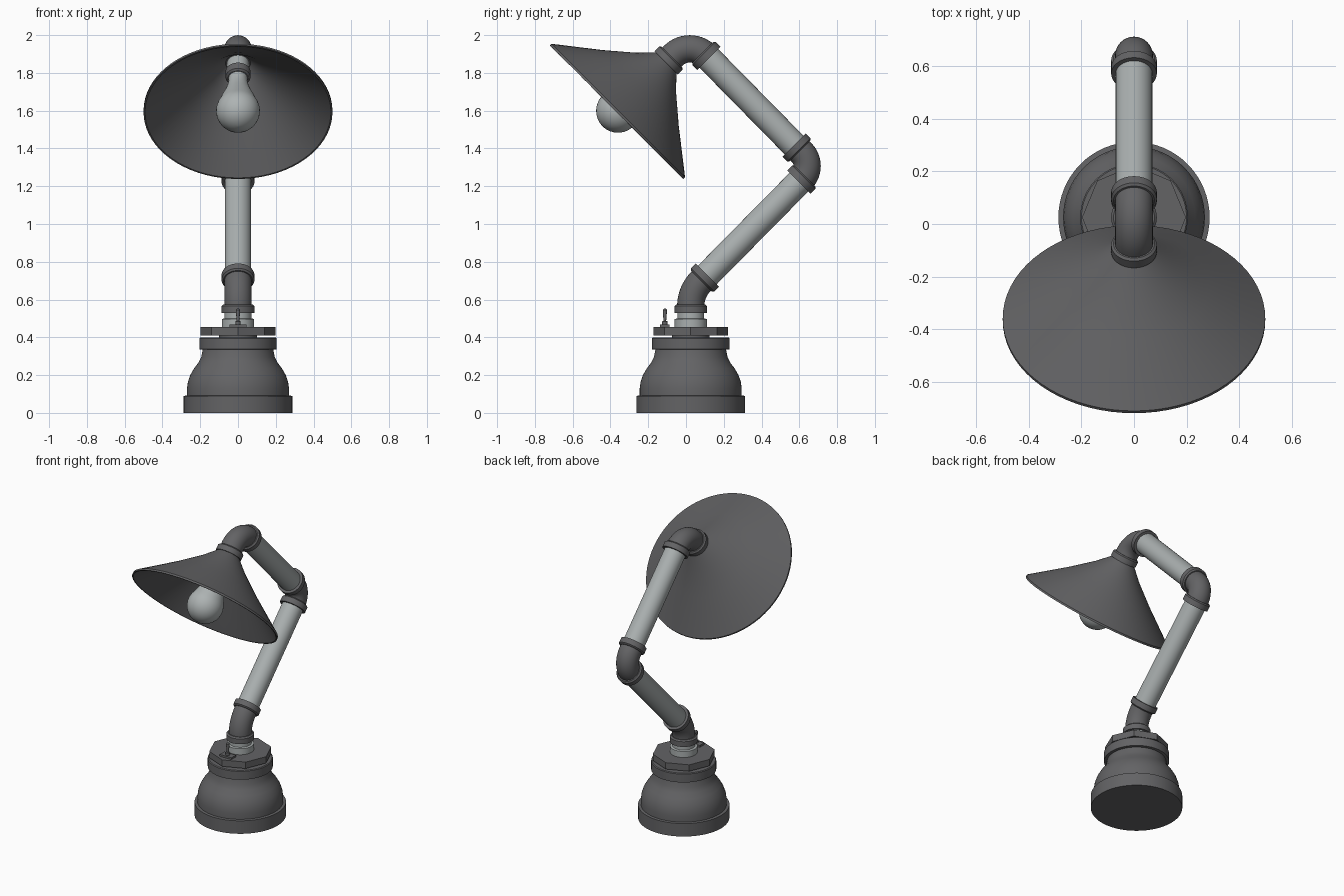
import bpy, bmesh, math
from mathutils import Vector, Matrix

if "Cube" in bpy.data.objects:
    bpy.data.objects.remove(bpy.data.objects["Cube"])

def material(name, col):
    m = bpy.data.materials.new(name)
    m.diffuse_color = (*col, 1)
    m.use_nodes = True
    m.node_tree.nodes["Principled BSDF"].inputs["Base Color"].default_value = m.diffuse_color
    return m

DARK = material("dark iron", (0.125, 0.125, 0.13))
STEEL = material("pale steel", (0.40, 0.43, 0.43))
BULB = material("bulb glass", (0.42, 0.45, 0.45))
CY = 0.025            # y of the base axis
D = math.sqrt(0.5)

def finish(name, bm, mat, smooth=True):
    bmesh.ops.recalc_face_normals(bm, faces=bm.faces)
    me = bpy.data.meshes.new(name)
    bm.to_mesh(me)
    bm.free()
    ob = bpy.data.objects.new(name, me)
    bpy.context.collection.objects.link(ob)
    me.materials.append(mat)
    if smooth:
        bpy.ops.object.select_all(action='DESELECT')
        ob.select_set(True)
        bpy.context.view_layer.objects.active = ob
        bpy.ops.object.shade_smooth_by_angle(angle=math.radians(35))
    return ob

def skin(bm, rings, closed=False):
    """Join successive vertex rings with quads; cap the ends unless closed."""
    n = len(rings[0])
    pairs = list(zip(rings, rings[1:]))
    if closed:
        pairs.append((rings[-1], rings[0]))
    for a, b in pairs:
        for i in range(n):
            j = (i + 1) % n
            bm.faces.new((a[i], a[j], b[j], b[i]))
    if not closed:
        bm.faces.new(rings[0])
        bm.faces.new(rings[-1])

def ring(bm, centre, axis, r, n):
    """Circle of vertices around an axis lying in the yz plane."""
    side = Vector((1, 0, 0))
    up = Vector(axis).normalized().cross(side)
    return [bm.verts.new(Vector(centre) + r * (math.cos(2 * math.pi * i / n) * side
            + math.sin(2 * math.pi * i / n) * up)) for i in range(n)]

def lathe(name, profile, origin, axis, mat, n=48, closed=False, smooth=True):
    """Turn (radius, distance along axis) points around an axis."""
    bm = bmesh.new()
    o, a = Vector(origin), Vector(axis).normalized()
    skin(bm, [ring(bm, o + a * u, a, r, n) for r, u in profile], closed)
    return finish(name, bm, mat, smooth)

def elbow(name, start, corner, end, radius, r=0.072, steps=14):
    """Pipe bend with a rounded corner and a flanged collar at each end."""
    s, c, e = (Vector((0, *p)) for p in (start, corner, end))
    d1, d2 = (c - s).normalized(), (e - c).normalized()
    turn = d1.angle(d2)
    t = radius * math.tan(turn / 2)
    inward = (d2 - d1 * d1.dot(d2)).normalized()
    pivot = c - d1 * t + inward * radius
    path = [(s, d1)]
    for i in range(steps + 1):
        a = turn * i / steps
        path.append((pivot - inward * radius * math.cos(a) + d1 * radius * math.sin(a),
                     d1 * math.cos(a) + inward * math.sin(a)))
    path.append((e, d2))
    bm = bmesh.new()
    skin(bm, [ring(bm, p, d, r, 32) for p, d in path])
    finish(name, bm, DARK)
    collar = [(0.078, -0.026), (0.087, -0.018), (0.087, 0.018), (0.078, 0.018)]
    lathe(name + "_collar_start", collar, s, -d1, DARK, 40)
    lathe(name + "_collar_end", collar, e, d2, DARK, 40)

def box(name, size, loc, mat):
    bm = bmesh.new()
    bmesh.ops.create_cube(bm, size=1, matrix=Matrix.Translation(loc) @ Matrix.Diagonal((*size, 1)))
    return finish(name, bm, mat, False)

UP = (0, 0, 1)
BASE = (0, CY, 0)

# Base: foot, bell body, upper band
lathe("base_bell", [(0.288, 0), (0.288, 0.09), (0.27, 0.092), (0.27, 0.13), (0.265, 0.165),
      (0.253, 0.20), (0.233, 0.235), (0.21, 0.265), (0.195, 0.295), (0.187, 0.335),
      (0.205, 0.337), (0.205, 0.395), (0.20, 0.40)], BASE, UP, DARK, 64)
lathe("base_neck", [(0.1, 0.395), (0.1, 0.415)], BASE, UP, DARK)
lathe("octagon_nut", [(0.198, 0.41), (0.198, 0.455)], BASE, UP, DARK, 8, smooth=False)
lathe("pipe_stub", [(0.086, 0.45), (0.086, 0.497), (0.071, 0.5), (0.071, 0.55)], BASE, UP, STEEL)

# Toggle switch
box("switch_plate", (0.09, 0.05, 0.016), (0, -0.112, 0.46), DARK)
lathe("switch_lever", [(0.014, 0.45), (0.014, 0.485), (0.007, 0.487), (0.011, 0.535),
      (0.011, 0.545), (0.005, 0.552)], (0, -0.112, 0), UP, DARK, 16)

# Bent fittings
elbow("lower_elbow", (CY, 0.547), (CY, 0.642), (0.10, 0.717), 0.19)
elbow("middle_elbow", (0.611, 1.235), (0.683, 1.307), (0.585, 1.405), 0.10)
elbow("upper_elbow", (0.108, 1.89), (0.02, 1.978), (-0.093, 1.865), 0.122)

# Straight arm pipes
for name, a, b in (("lower_arm", (0.10, 0.717), (0.611, 1.235)),
                   ("upper_arm", (0.585, 1.405), (0.108, 1.89))):
    p, q = Vector((0, *a)), Vector((0, *b))
    lathe(name, [(0.07, 0), (0.07, (q - p).length)], p, q - p, STEEL, 32)

# Shade: thin open cone, measured from its rim centre back towards the arm
RIM, BACK = (0, -0.367, 1.592), (0, D, D)
lathe("lamp_shade", [(0.492, 0.0), (0.5, 0.0), (0.5, 0.012), (0.285, 0.18), (0.15, 0.295), (0.075, 0.372),
      (0.066, 0.366), (0.142, 0.287), (0.277, 0.172)], RIM, BACK, DARK, 72, closed=True)

# Bulb holder and bulb
lathe("holder_pipe", [(0.058, 0.29), (0.058, 0.40)], RIM, BACK, STEEL, 32)
lathe("bulb_holder", [(0.056, 0.255), (0.066, 0.262), (0.066, 0.305), (0.056, 0.312)], RIM, BACK, DARK, 32)
R = 0.116
bulb = [(R * math.sin(math.radians(a)), 0.01 - R * math.cos(math.radians(a)))
        for a in (1, 12, 24, 36, 48, 60, 72, 84, 96, 108, 118)]
bulb += [(0.084, 0.115), (0.068, 0.155), (0.056, 0.195), (0.05, 0.23), (0.05, 0.28)]
lathe("light_bulb", bulb, RIM, BACK, BULB, 40)
